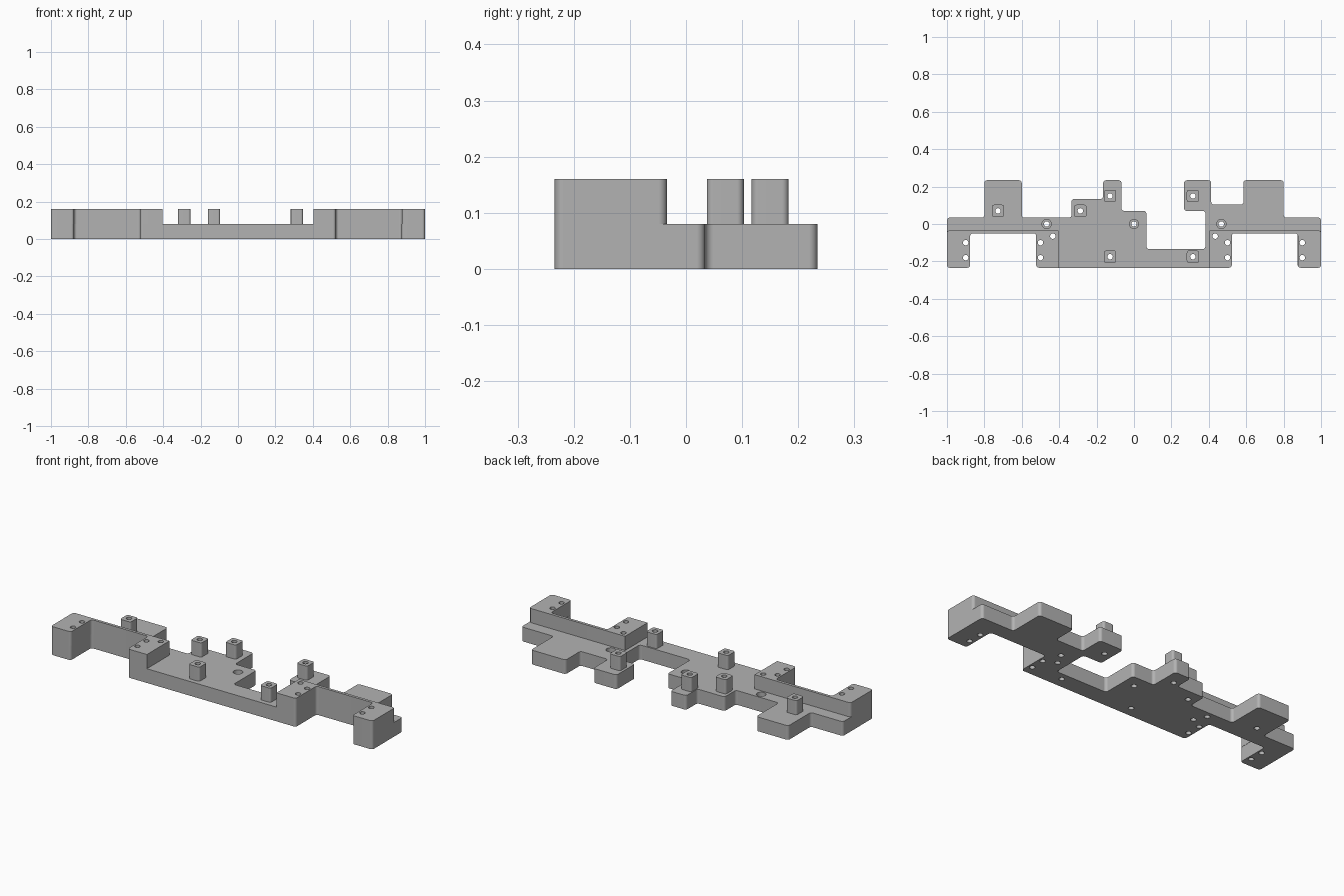
import bpy, bmesh
from mathutils import Matrix, Vector

if "Cube" in bpy.data.objects:
    bpy.data.objects.remove(bpy.data.objects["Cube"])

grey = bpy.data.materials.new("plain grey")
grey.use_nodes = True
COLOUR = (0.45, 0.45, 0.45, 1)
grey.diffuse_color = COLOUR
grey.node_tree.nodes["Principled BSDF"].inputs["Base Color"].default_value = COLOUR

MID, TOP = 0.08, 0.16      # plate height, overall height
FRONT, BACK = -0.234, 0.234


def make_object(name, bm):
    bmesh.ops.recalc_face_normals(bm, faces=bm.faces[:])
    mesh = bpy.data.meshes.new(name)
    bm.to_mesh(mesh)
    bm.free()
    mesh.materials.append(grey)
    obj = bpy.data.objects.new(name, mesh)
    bpy.context.collection.objects.link(obj)
    return obj


def slab(name, outline, z0, z1, radius, sharp_x=None):
    """Extruded outline with rounded upright edges, except those at x = sharp_x."""
    bm = bmesh.new()
    face = bm.faces.new([bm.verts.new((x, y, z0)) for x, y in outline])
    raised = bmesh.ops.extrude_face_region(bm, geom=[face])["geom"]
    bmesh.ops.translate(bm, vec=(0, 0, z1 - z0),
                        verts=[v for v in raised if isinstance(v, bmesh.types.BMVert)])
    bmesh.ops.recalc_face_normals(bm, faces=bm.faces[:])
    upright = [e for e in bm.edges
               if abs(e.verts[0].co.z - e.verts[1].co.z) > 0.01
               and (sharp_x is None or abs(e.verts[0].co.x - sharp_x) > 0.001)]
    bmesh.ops.bevel(bm, geom=upright, offset=radius, offset_type='OFFSET', segments=6,
                    profile=0.5, affect='EDGES', clamp_overlap=False)
    return make_object(name, bm)


def pins(name, places, radius, z0, z1):
    """Cutter made of upright cylinders."""
    bm = bmesh.new()
    for x, y in places:
        bmesh.ops.create_cone(bm, cap_ends=True, segments=24, radius1=radius, radius2=radius,
                              depth=z1 - z0, matrix=Matrix.Translation((x, y, (z0 + z1) / 2)))
    obj = make_object(name, bm)
    obj.hide_render = True
    return obj


# Base plate with its tabs and notch
plate = slab("base_plate", [
    (-1, FRONT), (-0.877, FRONT), (-0.877, -0.05), (-0.523, -0.05), (-0.523, FRONT),
    (0.523, FRONT), (0.523, -0.05), (0.875, -0.05), (0.875, FRONT), (1, FRONT),
    (1, 0.034), (0.8, 0.034), (0.8, BACK), (0.585, BACK), (0.585, 0.103),
    (0.413, 0.103), (0.413, BACK), (0.268, BACK), (0.268, 0.07), (0.382, 0.07),
    (0.382, -0.134), (0.066, -0.134), (0.066, 0.07), (-0.067, 0.07), (-0.067, BACK),
    (-0.165, BACK), (-0.165, 0.134), (-0.334, 0.134), (-0.334, 0.034), (-0.6, 0.034),
    (-0.6, BACK), (-0.8, BACK), (-0.8, 0.034), (-1, 0.034)], 0, MID, 0.015)
parts = [plate]

# Raised end blocks joined by a thin wall, one on each side
for side, name in ((-1, "right_raised_blocks"), (1, "left_raised_blocks")):
    outline = [(1, FRONT), (0.876, FRONT), (0.876, -0.05), (0.523, -0.05),
               (0.523, FRONT), (0.403, FRONT), (0.403, -0.034), (1, -0.034)]
    parts.append(slab(name, [(side * x, y) for x, y in outline], MID, TOP, 0.015,
                      side * 0.403))

# Square standoff posts
post_places = [(-0.727, 0.07), (-0.287, 0.07), (-0.128, 0.15),
               (-0.128, -0.175), (0.315, 0.15), (0.315, -0.175)]
for i, (x, y) in enumerate(post_places, 1):
    corners = [(x + a * 0.033, y + b * 0.033)
               for a, b in ((-1, -1), (1, -1), (1, 1), (-1, 1))]
    parts.append(slab(f"standoff_post_{i}", corners, MID, TOP, 0.012))

# Through holes and the wider pockets around three of them
block_holes = [(s * x, y) for s in (-1, 1) for x, y in
               ((0.9, -0.1), (0.9, -0.18), (0.5, -0.1), (0.5, -0.18), (0.434, -0.065))]
pocket_places = [(-0.467, 0), (0, 0), (0.467, 0)]
hole_cutter = pins("hole_cutter", post_places + block_holes + pocket_places, 0.0145, -0.1, 0.3)
pocket_cutter = pins("pocket_cutter", pocket_places, 0.025, 0.035, 0.2)

for part in parts:
    for cutter in (pocket_cutter, hole_cutter):
        if cutter is pocket_cutter and part is not plate:
            continue
        mod = part.modifiers.new(cutter.name, 'BOOLEAN')
        mod.operation = 'DIFFERENCE'
        mod.solver = 'EXACT'
        mod.object = cutter

# Apply the cuts, then remove the cutters
depsgraph = bpy.context.evaluated_depsgraph_get()
cut_meshes = [bpy.data.meshes.new_from_object(p.evaluated_get(depsgraph)) for p in parts]
for part, mesh in zip(parts, cut_meshes):
    part.modifiers.clear()
    part.data = mesh
for cutter in (hole_cutter, pocket_cutter):
    bpy.data.objects.remove(cutter)

# Smooth the rounded corners and hole walls, keep the rims sharp
bpy.ops.object.select_all(action='DESELECT')
for part in parts:
    part.select_set(True)
bpy.context.view_layer.objects.active = plate
bpy.ops.object.shade_smooth_by_angle(angle=0.6)
for part in parts:
    weighted = part.modifiers.new("even_shading", 'WEIGHTED_NORMAL')
    weighted.keep_sharp = True
